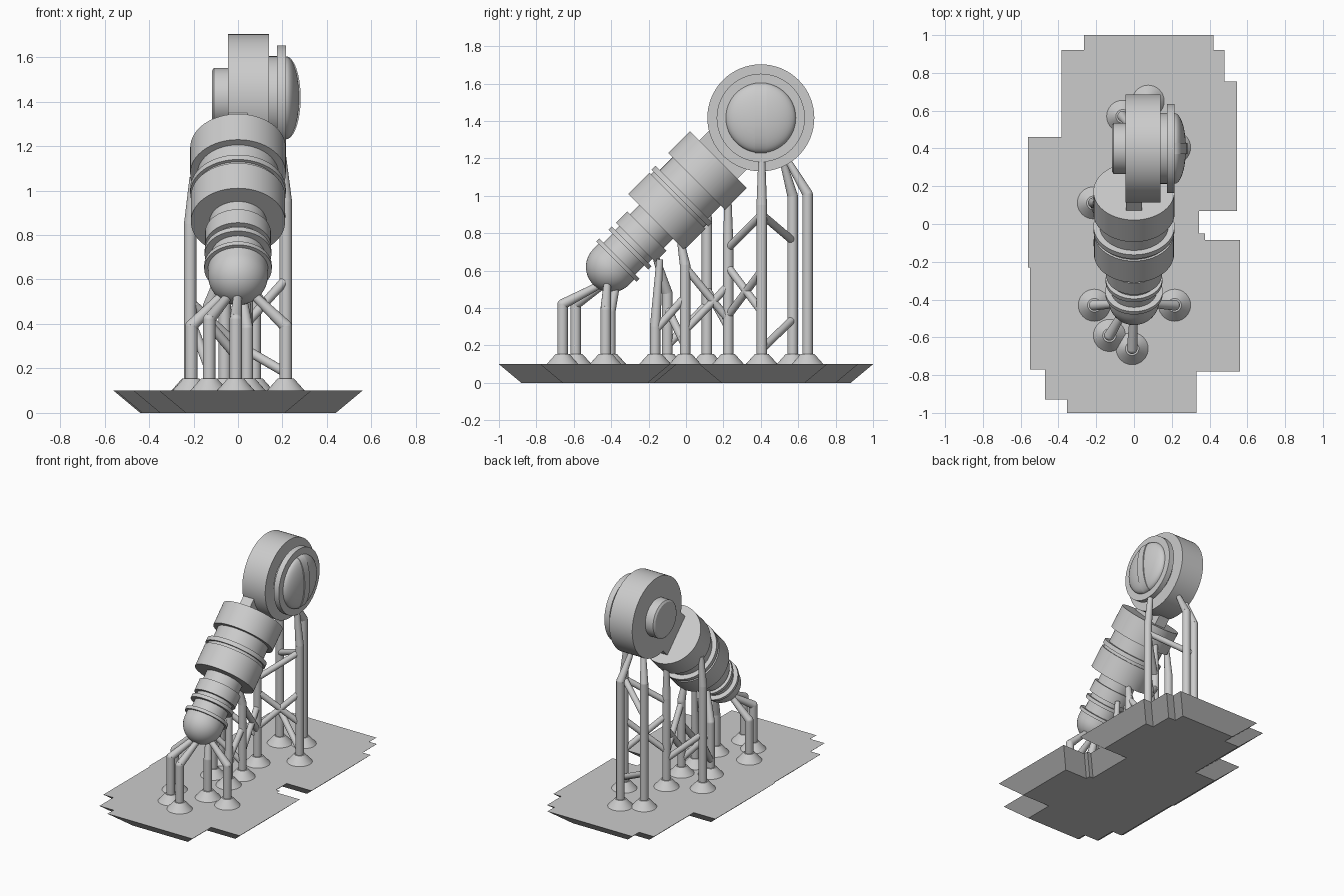
import bpy, bmesh, math
from mathutils import Vector, Matrix

cube = bpy.data.objects.get("Cube")
if cube:
    bpy.data.objects.remove(cube)

grey = bpy.data.materials.new("plain_grey")
colour = (0.6, 0.6, 0.6, 1)
grey.use_nodes = True
grey.diffuse_color = colour
grey.node_tree.nodes["Principled BSDF"].inputs["Base Color"].default_value = colour


def finish(name, bm, smooth=True):
    bmesh.ops.remove_doubles(bm, verts=bm.verts, dist=1e-5)
    bmesh.ops.recalc_face_normals(bm, faces=bm.faces)
    mesh = bpy.data.meshes.new(name)
    bm.to_mesh(mesh)
    bm.free()
    mesh.materials.append(grey)
    obj = bpy.data.objects.new(name, mesh)
    bpy.context.collection.objects.link(obj)
    if smooth:
        bpy.ops.object.select_all(action='DESELECT')
        obj.select_set(True)
        bpy.context.view_layer.objects.active = obj
        bpy.ops.object.shade_smooth_by_angle(angle=math.radians(30))
    return obj


def frame(origin, direction):
    turn = Vector(direction).to_track_quat('Z', 'Y').to_matrix().to_4x4()
    return Matrix.Translation(origin) @ turn


def lathe(bm, profile, matrix, sides=64):
    """Revolve (radius, height) pairs round the local z axis, closing both ends."""
    profile = [(0, profile[0][1])] + profile + [(0, profile[-1][1])]
    rings = []
    for r, h in profile:
        if r < 1e-6:
            rings.append([bm.verts.new(matrix @ Vector((0, 0, h)))] * sides)
        else:
            rings.append([bm.verts.new(matrix @ Vector((
                r * math.cos(math.tau * i / sides), r * math.sin(math.tau * i / sides), h)))
                for i in range(sides)])
    for low, high in zip(rings, rings[1:]):
        for i in range(sides):
            j = (i + 1) % sides
            corners = list(dict.fromkeys((low[i], low[j], high[j], high[i])))
            if len(corners) > 2:
                bm.faces.new(corners)


def rod(bm, a, b, r0, r1):
    a, b = Vector(a), Vector(b)
    lathe(bm, [(r0, 0), (r1, (b - a).length)], frame(a, b - a), 20)


# Stepped base slab, narrowing towards the bottom
outline = [(-0.265, 1), (-0.265, 0.92), (-0.385, 0.92), (-0.385, 0.46), (-0.56, 0.46),
           (-0.56, -0.23), (-0.55, -0.23), (-0.55, -0.77), (-0.47, -0.77), (-0.47, -0.93),
           (-0.355, -0.93), (-0.355, -1), (0.33, -1), (0.33, -0.78), (0.56, -0.78),
           (0.56, -0.085), (0.375, -0.085), (0.375, -0.05), (0.345, -0.05), (0.345, 0.07),
           (0.545, 0.07), (0.545, 0.755), (0.48, 0.755), (0.48, 0.92), (0.42, 0.92), (0.42, 1)]
slope = 0.12
bm = bmesh.new()
top, bottom = [], []
count = len(outline)
for i, point in enumerate(outline):
    p = Vector(point)
    shift = Vector((0, 0))
    for q, r in ((Vector(outline[i - 1]), p), (p, Vector(outline[(i + 1) % count]))):
        edge = (r - q).normalized()
        shift += Vector((-edge.y, edge.x)) * slope
    top.append(bm.verts.new((p.x, p.y, 0.1)))
    bottom.append(bm.verts.new((p.x + shift.x, p.y + shift.y, 0)))
bm.faces.new(top)
bm.faces.new(bottom[::-1])
for i in range(count):
    j = (i + 1) % count
    bm.faces.new((top[i], bottom[i], bottom[j], top[j]))
finish("base_slab", bm, smooth=False)

# Inclined stepped barrel with a round nose
tilt = frame((0, -0.4, 0.62), (0, 1, 1))
nose = [(0.135 * math.sin(a), -0.135 * math.cos(a))
        for a in (math.pi / 2 * k / 12 for k in range(1, 13))]
bands = [(0.135, 0, 0.04), (0.152, 0.04, 0.062), (0.12, 0.062, 0.13), (0.15, 0.13, 0.155),
         (0.125, 0.155, 0.185), (0.148, 0.185, 0.27), (0.128, 0.27, 0.34), (0.212, 0.34, 0.5),
         (0.2, 0.5, 0.52), (0.215, 0.52, 0.55), (0.182, 0.55, 0.646), (0.215, 0.646, 0.81)]
profile = [(0.001, -0.135)] + nose
for radius, start, end in bands:
    profile += [(radius, start), (radius, end)]
bm = bmesh.new()
lathe(bm, profile, tilt)
finish("barrel", bm)

# Flat plate joining the barrel to the drum
bm = bmesh.new()
bmesh.ops.create_cube(bm, size=1, matrix=Matrix.Translation((0, -0.4, 0.62))
                      @ Matrix.Rotation(-math.pi / 4, 4, 'X')
                      @ Matrix.Translation((0, 0, 0.9))
                      @ Matrix.Diagonal((0.085, 0.29, 0.2, 1)))
finish("joining_plate", bm, smooth=False)

# Drum with side cap, flange and shallow dome
hub = (0, 0.4, 1.417)
across = frame(hub, (1, 0, 0))
bm = bmesh.new()
lathe(bm, [(0.122, -0.117), (0.135, -0.108), (0.135, -0.045), (0.286, -0.045), (0.286, 0.14),
           (0.187, 0.14), (0.187, 0.175), (0.236, 0.175), (0.236, 0.215), (0.187, 0.215)], across)
finish("drum", bm)
arc = [math.pi / 2 * k / 12 for k in range(13)]
bm = bmesh.new()
lathe(bm, [(0.187 * math.cos(a), 0.215 + 0.06 * math.sin(a)) for a in arc], across)
finish("dome", bm)

# Raised upright rib over the dome
bm = bmesh.new()
angles = [math.pi * k / 24 - math.pi / 2 for k in range(25)]
rib = [bm.verts.new((0.215 + 0.067 * math.cos(a), 0.37, hub[2] + 0.187 * math.sin(a)))
       for a in angles]
face = bm.faces.new(rib)
sweep = bmesh.ops.extrude_face_region(bm, geom=[face])
bmesh.ops.translate(bm, vec=(0, 0.06, 0),
                    verts=[v for v in sweep["geom"] if isinstance(v, bmesh.types.BMVert)])
bm.faces.ensure_lookup_table()
finish("dome_rib", bm)

# Legs: foot position, knee height, tip
legs = {
    "front_middle_leg": ((-0.01, -0.66), 0.42, (0, -0.43, 0.54)),
    "front_right_leg": ((-0.13, -0.59), 0.42, (-0.03, -0.42, 0.54)),
    "nose_right_leg": ((-0.21, -0.43), 0.39, (-0.05, -0.42, 0.55)),
    "nose_left_leg": ((0.215, -0.43), 0.39, (0.05, -0.42, 0.55)),
    "nose_back_leg": ((0.04, -0.405), 0.38, (0.02, -0.37, 0.53)),
    "middle_front_leg": ((0.04, -0.165), 0.3, (0.03, -0.14, 0.66)),
    "middle_right_leg": ((-0.13, -0.1), 0.48, (-0.06, -0.16, 0.67)),
    "middle_back_leg": ((0.04, -0.005), 0.63, (0.03, -0.03, 0.76)),
    "barrel_right_leg": ((-0.215, 0.112), 0.85, (-0.2, 0.11, 1.06)),
    "barrel_back_leg": ((0, 0.225), 0.75, (0, 0.225, 0.99)),
    "drum_left_leg": ((0.215, 0.405), 0.95, (0.19, 0.405, 1.22)),
    "drum_right_leg": ((-0.06, 0.57), 1.0, (-0.02, 0.52, 1.18)),
    "drum_back_leg": ((0.075, 0.65), 1.01, (0.06, 0.55, 1.18)),
}
for name, ((x, y), knee, tip) in legs.items():
    bm = bmesh.new()
    lathe(bm, [(0.085, 0.1), (0.036, 0.155), (0.028, 0.155), (0.028, knee)],
          Matrix.Translation((x, y, 0)), 32)
    bmesh.ops.create_uvsphere(bm, u_segments=20, v_segments=10, radius=0.028,
                              matrix=Matrix.Translation((x, y, knee)))
    rod(bm, (x, y, knee), tip, 0.028, 0.018)
    finish(name, bm)

# Diagonal braces: two legs and the height on each
braces = [("drum_left", "drum_right", 0.9, 0.76), ("drum_left", "drum_right", 0.18, 0.34),
          ("barrel_back", "drum_left", 0.72, 0.9), ("barrel_back", "drum_left", 0.62, 0.38),
          ("barrel_back", "drum_left", 0.36, 0.6), ("middle_back", "barrel_back", 0.28, 0.52),
          ("middle_back", "barrel_back", 0.62, 0.34), ("barrel_right", "barrel_back", 0.5, 0.3),
          ("middle_right", "barrel_right", 0.2, 0.42), ("middle_front", "middle_back", 0.28, 0.46),
          ("middle_right", "middle_back", 0.4, 0.2)]
bm = bmesh.new()
for first, second, low, high in braces:
    a, b = legs[first + "_leg"][0], legs[second + "_leg"][0]
    rod(bm, (*a, low), (*b, high), 0.021, 0.021)
finish("leg_braces", bm)
